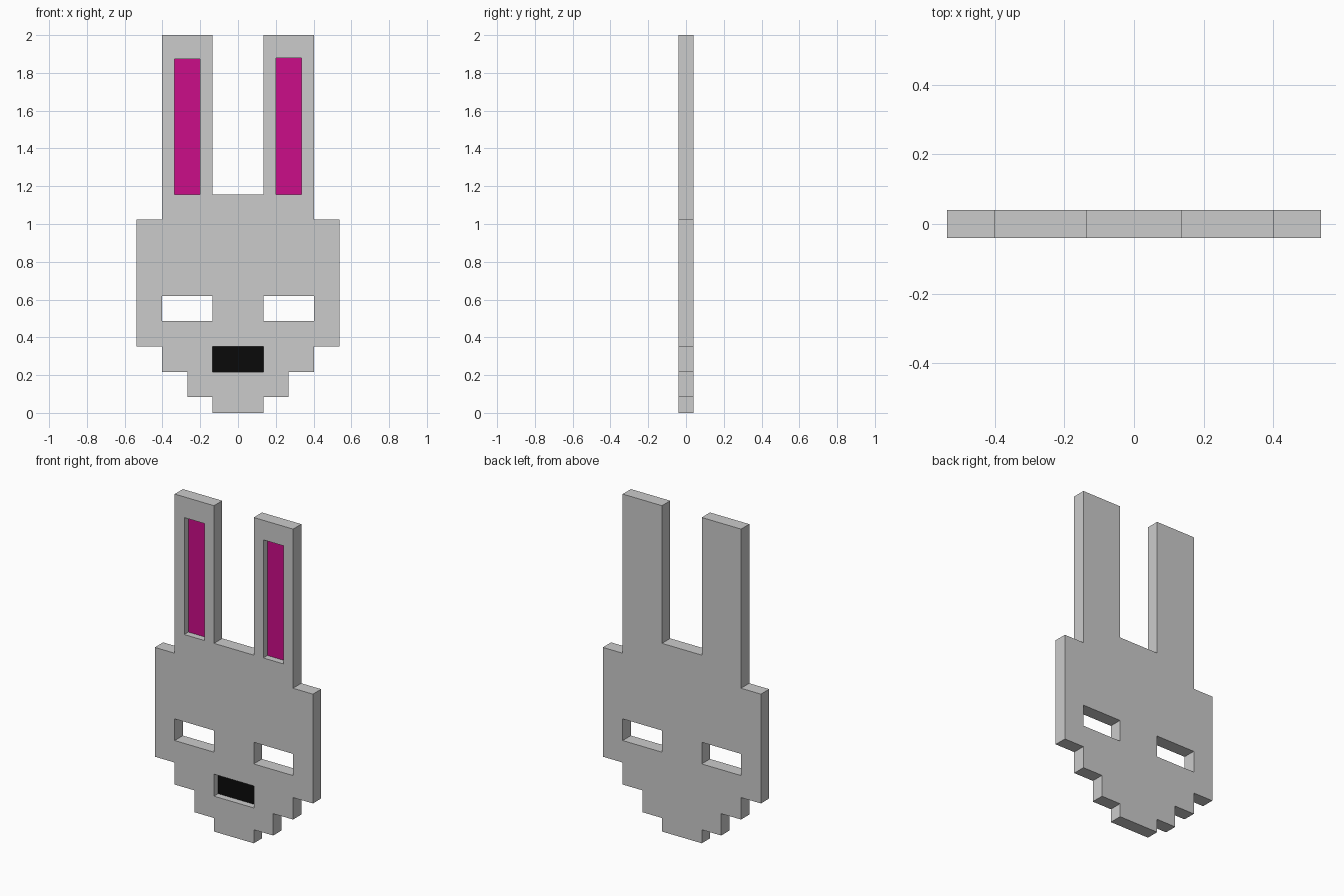
import bpy, bmesh

if "Cube" in bpy.data.objects:
    bpy.data.objects.remove(bpy.data.objects["Cube"])

HALF = 0.04        # half thickness of the mask
FLOOR = 0.0        # y of the recess floors


def mesh_object(name, bm):
    mesh = bpy.data.meshes.new(name)
    bm.to_mesh(mesh)
    bm.free()
    obj = bpy.data.objects.new(name, mesh)
    bpy.context.collection.objects.link(obj)
    return obj


def slab(name, outline, y0, y1):
    """Front-view outline (x, z) as a face at y0, extruded back to y1 if they differ."""
    bm = bmesh.new()
    face = bm.faces.new([bm.verts.new((x, y0, z)) for x, z in outline])
    if y1 != y0:
        new = bmesh.ops.extrude_face_region(bm, geom=[face])["geom"]
        verts = [v for v in new if isinstance(v, bmesh.types.BMVert)]
        bmesh.ops.translate(bm, verts=verts, vec=(0, y1 - y0, 0))
        bmesh.ops.recalc_face_normals(bm, faces=bm.faces)
    return mesh_object(name, bm)


def rect(x0, x1, z0, z1):
    return [(x0, z0), (x1, z0), (x1, z1), (x0, z1)]


def cut(target, outline, y0, y1):
    cutter = slab("cutter", outline, y0, y1)
    cutter.hide_render = True
    mod = target.modifiers.new("cut", "BOOLEAN")
    mod.operation = "DIFFERENCE"
    mod.solver = "EXACT"
    mod.object = cutter
    bpy.context.view_layer.objects.active = target
    bpy.ops.object.modifier_apply(modifier=mod.name)
    bpy.data.objects.remove(cutter)


def material(name, color):
    mat = bpy.data.materials.new(name)
    mat.diffuse_color = color
    mat.use_nodes = True
    mat.node_tree.nodes["Principled BSDF"].inputs["Base Color"].default_value = mat.diffuse_color
    return mat


# Stepped mask with two ears, right half mirrored to the left
right = [(0.135, 0), (0.135, 0.083), (0.267, 0.083), (0.267, 0.217),
         (0.402, 0.217), (0.402, 0.352), (0.537, 0.352), (0.537, 1.023),
         (0.402, 1.023), (0.402, 2.0), (0.135, 2.0), (0.135, 1.155)]
mask = slab("mask", right + [(-x, z) for x, z in reversed(right)], -HALF, HALF)

# Eye openings go right through
for s in (-1, 1):
    xs = sorted((s * 0.135, s * 0.402))
    cut(mask, rect(*xs, 0.487, 0.62), -0.1, 0.1)

# Coloured panels sit at the bottom of half-depth recesses
pink = material("pink", (0.6, 0.004, 0.25, 1))
black = material("black", (0.003, 0.003, 0.003, 1))
panels = [("left_inner_ear", rect(-0.337, -0.20, 1.155, 1.873), pink),
          ("right_inner_ear", rect(0.20, 0.337, 1.155, 1.88), pink),
          ("nose", rect(-0.135, 0.135, 0.217, 0.352), black)]
for name, outline, mat in panels:
    cut(mask, outline, -0.1, FLOOR)
    slab(name, outline, FLOOR, FLOOR).data.materials.append(mat)

# The panels replace the grey recess floors
bm = bmesh.new()
bm.from_mesh(mask.data)
floors = [f for f in bm.faces
          if abs(f.normal.y) > 0.9 and abs(f.calc_center_median().y - FLOOR) < 0.005]
bmesh.ops.delete(bm, geom=floors, context="FACES_ONLY")
bm.to_mesh(mask.data)
bm.free()
